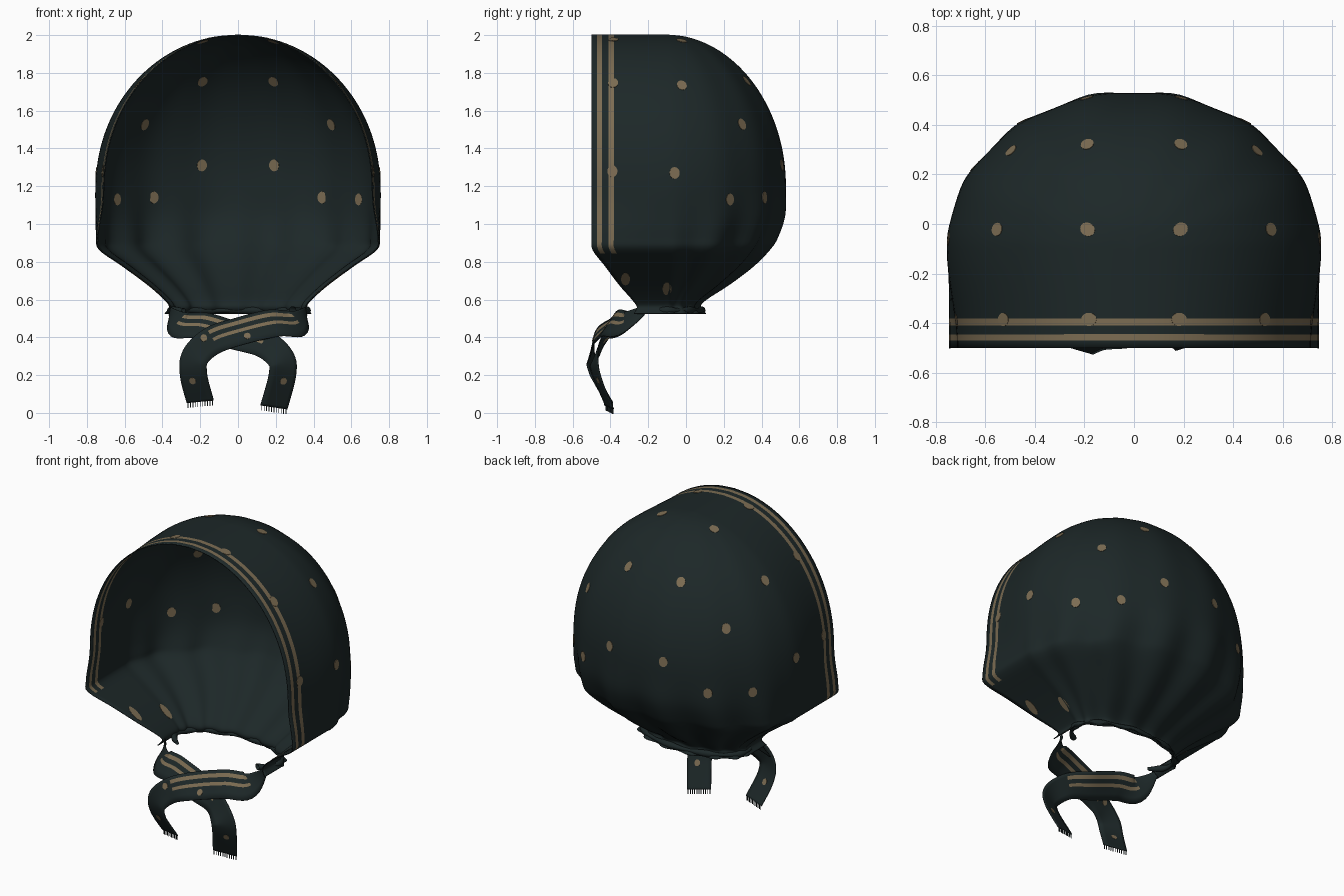
import bpy, bmesh, math
from mathutils import Vector, Matrix
from mathutils.bvhtree import BVHTree

if "Cube" in bpy.data.objects:
    bpy.data.objects.remove(bpy.data.objects["Cube"])


def material(name, col):
    m = bpy.data.materials.new(name)
    m.diffuse_color = (*col, 1)
    m.use_nodes = True
    m.node_tree.nodes["Principled BSDF"].inputs["Base Color"].default_value = m.diffuse_color
    return m


CLOTH = material("dark teal cloth", (0.012, 0.0205, 0.021))
TAN = material("tan print", (0.20, 0.15, 0.085))


def catmull(rows, sub):
    """Smooth interpolation through a list of tuples."""
    out = []
    n = len(rows)
    for i in range(n - 1):
        p0, p1, p2, p3 = (rows[max(0, min(n - 1, i + k))] for k in (-1, 0, 1, 2))
        for s in range(sub):
            t = s / sub
            out.append([0.5 * (2 * b + (c - a) * t + (2 * a - 5 * b + 4 * c - d) * t * t
                               + (3 * b - a - 3 * c + d) * t ** 3)
                        for a, b, c, d in zip(p0, p1, p2, p3)])
    out.append(list(rows[-1]))
    return out


def smooth(t):
    t = max(0.0, min(1.0, t))
    return t * t * (3 - 2 * t)


def finish(name, bm, thickness=0):
    bmesh.ops.recalc_face_normals(bm, faces=bm.faces)
    me = bpy.data.meshes.new(name)
    bm.to_mesh(me)
    bm.free()
    me.materials.append(CLOTH)
    me.materials.append(TAN)
    ob = bpy.data.objects.new(name, me)
    bpy.context.collection.objects.link(ob)
    bpy.ops.object.select_all(action='DESELECT')
    ob.select_set(True)
    bpy.context.view_layer.objects.active = ob
    bpy.ops.object.shade_smooth_by_angle(angle=math.radians(50))
    if thickness:
        mod = ob.modifiers.new("cloth thickness", 'SOLIDIFY')
        mod.thickness = thickness
        mod.offset = 0
    return ob


def sheet(name, grid, is_tan, thickness=0.006):
    """Quad sheet from rows of points; is_tan(row, column) picks the stripes."""
    bm = bmesh.new()
    vs = [[bm.verts.new(p) for p in row] for row in grid]
    for i in range(len(vs) - 1):
        for j in range(len(vs[0]) - 1):
            f = bm.faces.new((vs[i][j], vs[i][j + 1], vs[i + 1][j + 1], vs[i + 1][j]))
            f.material_index = int(is_tan(i, j))
    bmesh.ops.remove_doubles(bm, verts=bm.verts, dist=0.0004)
    return finish(name, bm, thickness)


def dots(name, ob, points, rx=0.027, ry=0.032):
    """Thin oval plates set through the cloth at the nearest surface points."""
    me = ob.data
    tree = BVHTree.FromPolygons([v.co for v in me.vertices],
                                [list(p.vertices) for p in me.polygons])
    bm = bmesh.new()
    for p in points:
        co, no, _, _ = tree.find_nearest(Vector(p))
        mat = (Matrix.Translation(co) @ no.to_track_quat('Z', 'Y').to_matrix().to_4x4()
               @ Matrix.Diagonal((rx, ry, 1, 1)))
        bmesh.ops.create_cone(bm, cap_ends=True, segments=14, radius1=1, radius2=1,
                              depth=0.0095, matrix=mat)
    for f in bm.faces:
        f.material_index = 1
    return finish(name, bm)


# Hood: U-shaped sections as (z, half width, front y, start of back curve y, back y)
crown = []
for deg in range(90, 0, -10):           # round crown
    a = math.radians(deg)
    crown.append((1.2 + .8 * math.sin(a), .75 * math.cos(a), -.5, -.1,
                  -.1 + .63 * math.cos(a) ** 1.03))
profile = crown + [
    (1.2, .752, -.5, -.1, .53), (1.05, .75, -.5, -.1, .525),
    (.93, .745, -.5, -.1, .48), (.865, .73, -.495, -.1, .435), (.78, .61, -.43, -.1, .35),
    (.68, .475, -.355, -.1, .22), (.6, .385, -.285, -.1, .1), (.56, .36, -.26, -.1, .07),
    (.525, .385, -.275, -.1, .1)]
rows = catmull(profile, 4)
HEM = [0, .03, .055, .09, .118]        # stripe edges measured from the front hem
ARC = 64


def hood_section(z, w, yf, yc, yb):
    length = yc - yf
    ds = [d * min(1, length / .3) for d in HEM]
    ds += [ds[-1] + (length - ds[-1]) * k / 6 for k in range(1, 6)]
    side = []
    for d in ds:
        taper = 1 - .055 * smooth((z - .87) / .3) * (1 - smooth(d / length))
        side.append((w * taper, yf + d, z))
    amp = .006 + .045 * smooth((1.25 - z) / .6)
    back = []
    for k in range(ARC + 1):
        a = math.pi * k / ARC
        r = 1 + amp * math.cos(14 * a) * math.sin(a) ** .5 if 0 < k < ARC else 1
        back.append((w * math.cos(a) * r, yc + (yb - yc) * math.sin(a) * r, z))
    return side + back + [(-x, y, zz) for x, y, zz in reversed(side)]


grid = [hood_section(*r) for r in rows]
last = len(grid[0]) - 2
hood = sheet("hood", grid,
             lambda i, j: min(j, last - j) in (1, 3) and rows[i][0] > .86)


def both(points):
    return [(s * x, y, z) for x, y, z in points for s in (1, -1)]


dots("hood_dots", hood, both([
    (.19, -.02, 1.98), (.56, -.02, 1.74), (.19, .325, 1.76), (.5, .3, 1.53),
    (.19, .5, 1.31), (.445, .41, 1.14), (.64, .23, 1.13), (.75, -.06, 1.27),
    (.18, -.385, 1.97), (.52, -.385, 1.74), (.72, -.39, 1.28)]))
dots("lower_hood_dots", hood, both([(.51, -.32, .72), (.45, -.1, .66)]), .024, .055)


# Ties: ribbons from the neck, crossing in front and hanging down with fringed ends
FRAC = [.5, .38, .24, .08, -.04, -.27, -.5]


def tie(name, path, sign, spots):
    pts = [Vector(p) for p in catmull(path, 8)]
    grid = []
    n = len(pts)
    for i, p in enumerate(pts):
        t = (pts[min(i + 1, n - 1)] - pts[max(i - 1, 0)]).normalized()
        hang = smooth((i - 22) / 14)
        # the crossing part leans outward at its lower edge, the ends hang flat
        out = Vector((p.x * (1 - .5 * hang), p.y + .1, 0)).normalized()
        out.z = .75 * smooth(i / 6) * (1 - hang)
        w = t.cross(out).normalized() * sign
        width = .05 + .125 * smooth(i / 10) - .025 * hang     # gathered at the neck
        grid.append([p + w * f * width for f in FRAC])
    ob = sheet(name, grid, lambda i, j: j in (1, 3) and 6 < i < n * .55)
    dots(name + "_dots", ob, spots, .018, .02)
    # fringe threads
    bm = bmesh.new()
    a, b = grid[-1][0], grid[-1][-1]
    for k in range(11):
        c = a.lerp(b, (k + .5) / 11)
        bmesh.ops.create_cube(bm, size=1, matrix=Matrix.Translation(c - Vector((0, 0, .012)))
                              @ Matrix.Diagonal((.004, .004, .03, 1)))
    finish(name + "_fringe", bm)


tie("front_tie",
    [(.36, -.23, .54), (.31, -.34, .475), (.19, -.40, .475), (.02, -.44, .435),
     (-.13, -.485, .385), (-.225, -.505, .30), (-.235, -.485, .2), (-.20, -.41, .06)],
    1, [(-.18, -.5, .40), (.05, -.48, .42), (-.24, -.47, .17)])
tie("back_tie",
    [(-.36, -.23, .54), (-.31, -.34, .47), (-.19, -.375, .46), (-.02, -.40, .41),
     (.13, -.44, .37), (.225, -.485, .29), (.235, -.475, .2), (.19, -.405, .03)],
    -1, [(.24, -.46, .17)])


# Rolled gather around the back of the neck
ring = []
for k in range(41):
    a = math.radians(-38 + 256 * k / 40)
    c = Vector((.365 * math.cos(a), -.1 + .185 * math.sin(a), .543))
    out = Vector((math.cos(a), math.sin(a) * .6, 0)).normalized()
    r = .016 + .005 * math.cos(9 * a)
    ring.append([c + out * (r * math.cos(b)) + Vector((0, 0, r * math.sin(b)))
                 for b in (2 * math.pi * q / 10 for q in range(11))])
sheet("neck_gather", ring, lambda i, j: False, 0)
